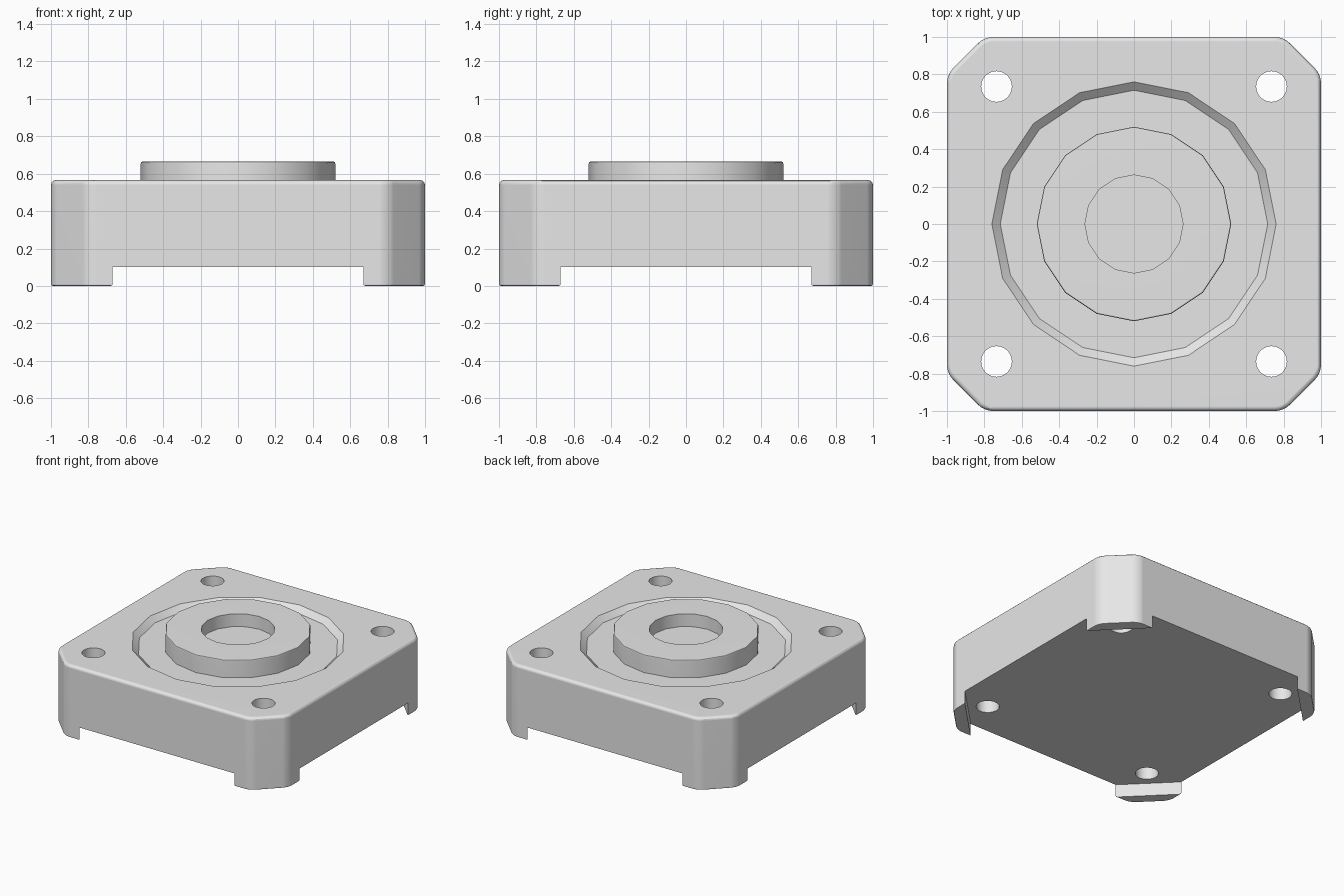
import bpy, bmesh, math

cube = bpy.data.objects.get("Cube")
if cube:
    bpy.data.objects.remove(cube, do_unlink=True)

TOP = 0.565      # upper face of the housing
FLOOR = 0.525    # floor of the round recess

grey = bpy.data.materials.new("light_grey")
grey.use_nodes = True
grey.diffuse_color = (0.8, 0.8, 0.8, 1)
grey.node_tree.nodes["Principled BSDF"].inputs["Base Color"].default_value = (0.8, 0.8, 0.8, 1)


def add_object(name, bm):
    bmesh.ops.recalc_face_normals(bm, faces=bm.faces)
    mesh = bpy.data.meshes.new(name)
    bm.to_mesh(mesh)
    bm.free()
    mesh.materials.append(grey)
    obj = bpy.data.objects.new(name, mesh)
    bpy.context.collection.objects.link(obj)
    return obj


def lathe(name, profile, sides, centre=(0, 0), start=0):
    """Solid of revolution; (r, z) profile is capped at both ends."""
    bm = bmesh.new()
    rings = []
    for r, z in profile:
        angles = [start + math.tau * i / sides for i in range(sides)]
        rings.append([bm.verts.new((centre[0] + r * math.cos(a),
                                    centre[1] + r * math.sin(a), z)) for a in angles])
    for low, high in zip(rings, rings[1:]):
        for i in range(sides):
            j = (i + 1) % sides
            bm.faces.new((low[i], low[j], high[j], high[i]))
    bm.faces.new(rings[0])
    bm.faces.new(rings[-1])
    return add_object(name, bm)


def cut(target, cutter):
    cutter.hide_render = True
    mod = target.modifiers.new("cut", "BOOLEAN")
    mod.operation = "DIFFERENCE"
    mod.solver = "EXACT"
    mod.object = cutter
    bpy.context.view_layer.objects.active = target
    bpy.ops.object.modifier_apply(modifier=mod.name)
    bpy.data.objects.remove(cutter, do_unlink=True)


def bevel_where(bm, test, width, segments):
    edges = [e for e in bm.edges if test(*(v.co for v in e.verts))]
    bmesh.ops.bevel(bm, geom=edges, offset=width, segments=segments,
                    profile=0.5, affect="EDGES")


def upright(a, b):
    return abs(a.z - b.z) > 0.1


# Square housing with clipped, softened corners
bm = bmesh.new()
bmesh.ops.create_cube(bm, size=2)
for v in bm.verts:
    v.co.z = TOP if v.co.z > 0 else 0
bevel_where(bm, upright, 0.2, 1)
bevel_where(bm, upright, 0.045, 4)
bevel_where(bm, lambda a, b: min(a.z, b.z) > TOP - 0.001, 0.025, 3)
bevel_where(bm, lambda a, b: max(a.z, b.z) < 0.001, 0.01, 2)
housing = add_object("housing", bm)

# Diamond-shaped undercut leaves a foot at each corner
cut(housing, lathe("undercut", [(1.67, -0.2), (1.67, 0.1)], 4))

# Round recess with sloping wall
slope = (0.76 - 0.715) / (TOP - FLOOR)
cut(housing, lathe("recess", [(0.715, FLOOR), (0.76 + 0.1 * slope, TOP + 0.1)], 16))

# Corner screw holes
for x in (-0.735, 0.735):
    for y in (-0.735, 0.735):
        cut(housing, lathe("screw_hole", [(0.082, -0.1), (0.082, 0.8)], 32, (x, y)))

# Raised central boss with a shallow socket
boss = lathe("centre_boss", [(0.52, FLOOR - 0.02), (0.52, 0.655), (0.517, 0.662),
                             (0.51, 0.665), (0.262, 0.665), (0.262, TOP)], 16)

# Smooth shading with crisp edges
for obj in (housing, boss):
    bpy.ops.object.select_all(action="DESELECT")
    obj.select_set(True)
    bpy.context.view_layer.objects.active = obj
    bpy.ops.object.shade_smooth_by_angle(angle=math.radians(30))
    weighted = obj.modifiers.new("weighted_normals", "WEIGHTED_NORMAL")
    weighted.keep_sharp = True
